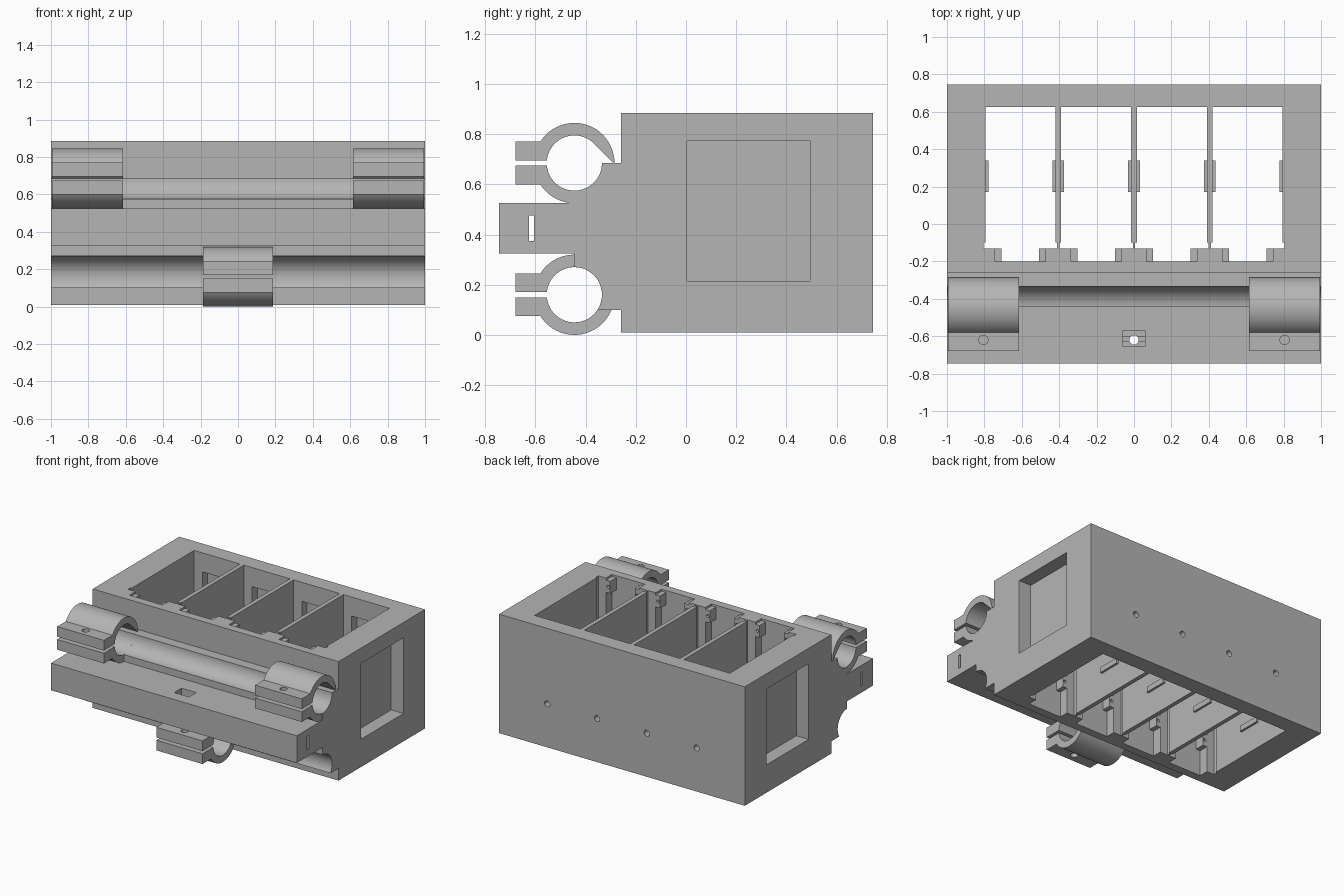
import bpy, bmesh
from math import sin, cos, asin, radians, degrees

cube = bpy.data.objects.get("Cube")
if cube:
    bpy.data.objects.remove(cube, do_unlink=True)

gray = bpy.data.materials.new("plain_gray")
gray.use_nodes = True
gray.diffuse_color = (0.46, 0.46, 0.46, 1)
gray.node_tree.nodes["Principled BSDF"].inputs["Base Color"].default_value = (0.46, 0.46, 0.46, 1)

PLACE = {
    "X": lambda u, v, t: (t, u, v),
    "Y": lambda u, v, t: (u, t, v),
    "Z": lambda u, v, t: (u, v, t),
}


def prism(name, points, axis, start, end):
    """Extrude a flat outline along an axis."""
    bm = bmesh.new()
    rings = [[bm.verts.new(PLACE[axis](u, v, t)) for u, v in points] for t in (start, end)]
    bm.faces.new(rings[0])
    bm.faces.new(rings[1])
    n = len(points)
    for i in range(n):
        j = (i + 1) % n
        bm.faces.new((rings[0][i], rings[0][j], rings[1][j], rings[1][i]))
    bmesh.ops.recalc_face_normals(bm, faces=bm.faces)
    mesh = bpy.data.meshes.new(name)
    bm.to_mesh(mesh)
    bm.free()
    mesh.materials.append(gray)
    obj = bpy.data.objects.new(name, mesh)
    bpy.context.collection.objects.link(obj)
    return obj


def box(name, x, y, z):
    return prism(name, [(x[0], y[0]), (x[1], y[0]), (x[1], y[1]), (x[0], y[1])], "Z", *z)


def arc(cu, cv, r, a, b, steps=24):
    angles = [radians(a + (b - a) * i / steps) for i in range(steps + 1)]
    return [(cu + r * cos(t), cv + r * sin(t)) for t in angles]


def rod(name, u, v, r, axis, start, end):
    return prism(name, arc(u, v, r, 0, 345, 23), axis, start, end)


def cut(obj, *cutters):
    """Subtract each cutter from the object and discard it."""
    bpy.context.view_layer.objects.active = obj
    for c in cutters:
        mod = obj.modifiers.new("cut", "BOOLEAN")
        mod.operation, mod.solver, mod.object = "DIFFERENCE", "EXACT", c
        bpy.ops.object.modifier_apply(modifier=mod.name)
        bpy.data.objects.remove(c, do_unlink=True)


# Shared dimensions
ROD_Y, TOP_Z, LOW_Z = -0.445, 0.685, 0.16
BORE, OUTER = 0.11, 0.16
BACK, FACE = 0.745, -0.26
CELLS = [(i - 1.5) * 0.405 for i in range(4)]

# Body: block with front plate and two rod grooves
shelf = degrees(asin((0.10 - LOW_Z) / BORE))
profile = [(BACK, 0.01), (BACK, 0.885), (FACE, 0.885), (FACE, TOP_Z)]
profile += arc(ROD_Y, TOP_Z, BORE, 0, -90)
profile += [(ROD_Y, 0.525), (-0.745, 0.525), (-0.745, 0.325), (ROD_Y, 0.325)]
profile += arc(ROD_Y, LOW_Z, BORE, 90, shelf)
profile += [(FACE, 0.10), (FACE, 0.01)]
body = prism("body", profile, "X", -1, 1)

# Compartments, open top and bottom, each with a pocket and screw hole behind
half_plan = [(0.135, -0.20), (0.135, -0.13), (0.197, -0.13),
             (0.197, -0.10), (0.187, -0.10), (0.187, 0.625)]
for c in CELLS:
    plan = [(c + x, y) for x, y in half_plan] + [(c - x, y) for x, y in reversed(half_plan)]
    cut(body,
        prism("cell_cutter", plan, "Z", -0.1, 1),
        box("pocket_cutter", (c - 0.12, c + 0.12), (0.5, 0.685), (0.2, 0.745)),
        rod("screw_cutter", c, 0.33, 0.022, "Y", 0.5, 0.9))

# Side recesses
for s in (-1, 1):
    cut(body, box("recess_cutter", sorted((s * 0.9, s * 1.1)), (0.003, 0.495), (0.215, 0.772)))

# Plate slot, nut pocket and bolt hole
cut(body,
    box("slot_cutter", (-1.1, 1.1), (-0.625, -0.605), (0.375, 0.475)),
    box("nut_cutter", (-0.06, 0.06), (-0.655, -0.57), (0.4, 0.6)),
    rod("bolt_cutter", 0, -0.62, 0.025, "Z", 0.2, 0.6))

# Mounting ears and small ledges inside the compartments
for i, c in enumerate(CELLS):
    for s, side in ((-1, "right"), (1, "left")):
        for z, level in ((0.2, "lower"), (0.78, "upper")):
            xs = sorted((c + s * 0.10, c + s * 0.136))
            ear = box(f"{level}_ear_{side}_{i + 1}", xs, (-0.201, -0.13), (z, z + 0.09))
            cut(ear, rod("hole_cutter", c + s * 0.118, z + 0.045, 0.011, "Y", -0.18, 0))
        xs = sorted((c + s * 0.171, c + s * 0.188))
        box(f"ledge_{side}_{i + 1}", xs, (0.17, 0.34), (0.2, 0.24))


def clamp(name, z, x0, x1, teardrop):
    """Split ring with two bolt tabs facing forward."""
    a = degrees(asin(0.085 / OUTER))
    b = degrees(asin(0.01 / BORE))
    pts = [(-0.68, z + 0.01), (-0.68, z + 0.085)]
    pts += arc(ROD_Y, z, OUTER, 180 - a, a - 180, 48)
    pts += [(-0.68, z - 0.085), (-0.68, z - 0.01)]
    if teardrop:
        pts += arc(ROD_Y, z, BORE, b - 180, 0)
        pts += [(ROD_Y + BORE * 2 ** 0.5, z)]
        pts += arc(ROD_Y, z, BORE, 45, 180 - b)
    else:
        pts += arc(ROD_Y, z, BORE, b - 180, 180 - b, 48)
    obj = prism(name, pts, "X", x0, x1)
    cut(obj, rod("bolt_cutter", (x0 + x1) / 2, -0.62, 0.025, "Z", z - 0.12, z + 0.12))
    return obj


clamps = [
    clamp("upper_clamp_right", TOP_Z, -0.995, -0.615, True),
    clamp("upper_clamp_left", TOP_Z, 0.615, 0.995, True),
    clamp("lower_clamp", LOW_Z, -0.188, 0.188, False),
]

# Smooth the curved surfaces, keep edges sharp
bpy.ops.object.select_all(action="DESELECT")
for obj in [body] + clamps:
    obj.select_set(True)
bpy.context.view_layer.objects.active = body
bpy.ops.object.shade_smooth_by_angle(angle=radians(30))
